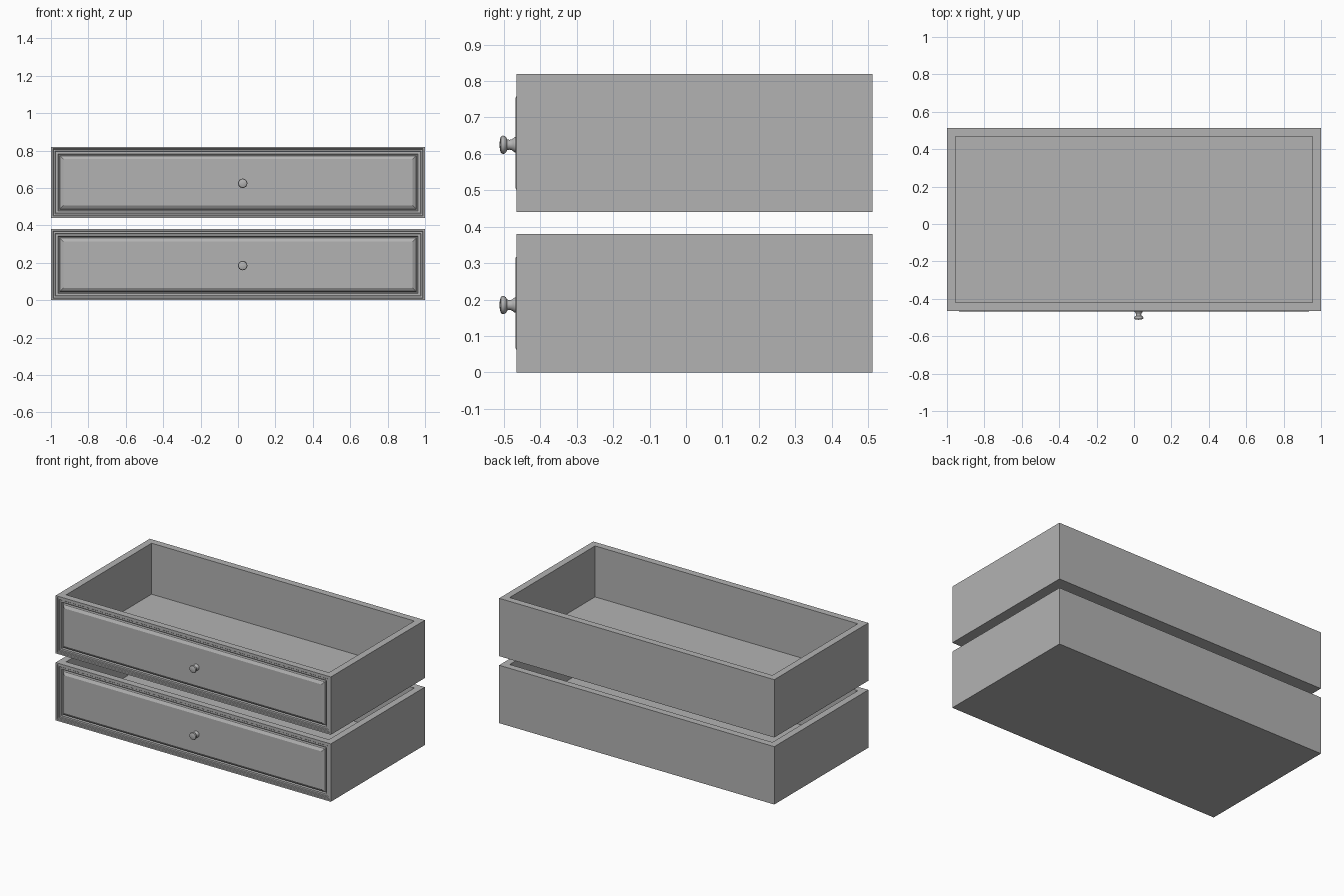
import bpy, bmesh, math
from mathutils import Matrix, Vector

if "Cube" in bpy.data.objects:
    bpy.data.objects.remove(bpy.data.objects["Cube"])

grey = bpy.data.materials.new("painted_grey")
grey.diffuse_color = (0.45, 0.45, 0.45, 1)
grey.use_nodes = True
grey.node_tree.nodes["Principled BSDF"].inputs["Base Color"].default_value = grey.diffuse_color

HEIGHT = 0.38
FRONT, BACK = -0.465, 0.512


def finish(bm, name):
    mesh = bpy.data.meshes.new(name)
    bm.to_mesh(mesh)
    bm.free()
    mesh.materials.append(grey)
    ob = bpy.data.objects.new(name, mesh)
    bpy.context.collection.objects.link(ob)
    return ob


def face_towards(bm, direction):
    return next(f for f in bm.faces if f.normal.dot(Vector(direction)) > 0.99)


def drawer(name, z):
    bm = bmesh.new()
    bmesh.ops.create_cube(bm, size=1)
    bmesh.ops.scale(bm, vec=(2, BACK - FRONT, HEIGHT), verts=bm.verts)
    bmesh.ops.translate(bm, vec=(0, (FRONT + BACK) / 2, z + HEIGHT / 2), verts=bm.verts)
    bm.normal_update()
    top, front = face_towards(bm, (0, 0, 1)), face_towards(bm, (0, -1, 0))

    # hollow inside: wall rim, then straight down to the floor
    bmesh.ops.inset_region(bm, faces=[top], thickness=0.045, use_even_offset=True)
    bmesh.ops.translate(bm, vec=(0, 0, 0.045 - HEIGHT),
                        verts=bmesh.ops.extrude_discrete_faces(bm, faces=[top])["faces"][0].verts)

    # moulded front: rim, step, flat, groove, raised bevelled panel
    for width, depth in ((0.010, 0), (0.003, -0.006), (0.009, 0), (0.003, -0.004),
                         (0.012, 0), (0.004, -0.010), (0.004, 0),
                         (0.003, 0.012), (0.018, 0.011)):
        bmesh.ops.inset_region(bm, faces=[front], thickness=width, depth=depth,
                               use_even_offset=True)
    finish(bm, name)


def knob(name, z):
    # turned profile: (radius, y)
    profile = ((0.021, -0.464), (0.021, -0.470), (0.018, -0.474), (0.0145, -0.479),
               (0.0135, -0.485), (0.015, -0.491), (0.021, -0.494), (0.0245, -0.499),
               (0.0250, -0.503), (0.0225, -0.508), (0.014, -0.511), (0, -0.512))
    bm = bmesh.new()
    verts = [bm.verts.new((r, y, 0)) for r, y in profile]
    edges = [bm.edges.new(pair) for pair in zip(verts, verts[1:])]
    bmesh.ops.spin(bm, geom=verts + edges, cent=(0, 0, 0), axis=(0, 1, 0),
                   angle=math.tau, steps=24)
    bmesh.ops.remove_doubles(bm, verts=bm.verts, dist=0.0002)
    bmesh.ops.recalc_face_normals(bm, faces=bm.faces)
    bmesh.ops.transform(bm, matrix=Matrix.Translation((0.025, 0, z)), verts=bm.verts)
    ob = finish(bm, name)
    bpy.ops.object.select_all(action="DESELECT")
    ob.select_set(True)
    bpy.context.view_layer.objects.active = ob
    bpy.ops.object.shade_smooth_by_angle(angle=math.radians(40))


for label, z in (("lower", 0), ("upper", 0.44)):
    drawer(label + "_drawer", z)
    knob(label + "_knob", z + 0.185)
